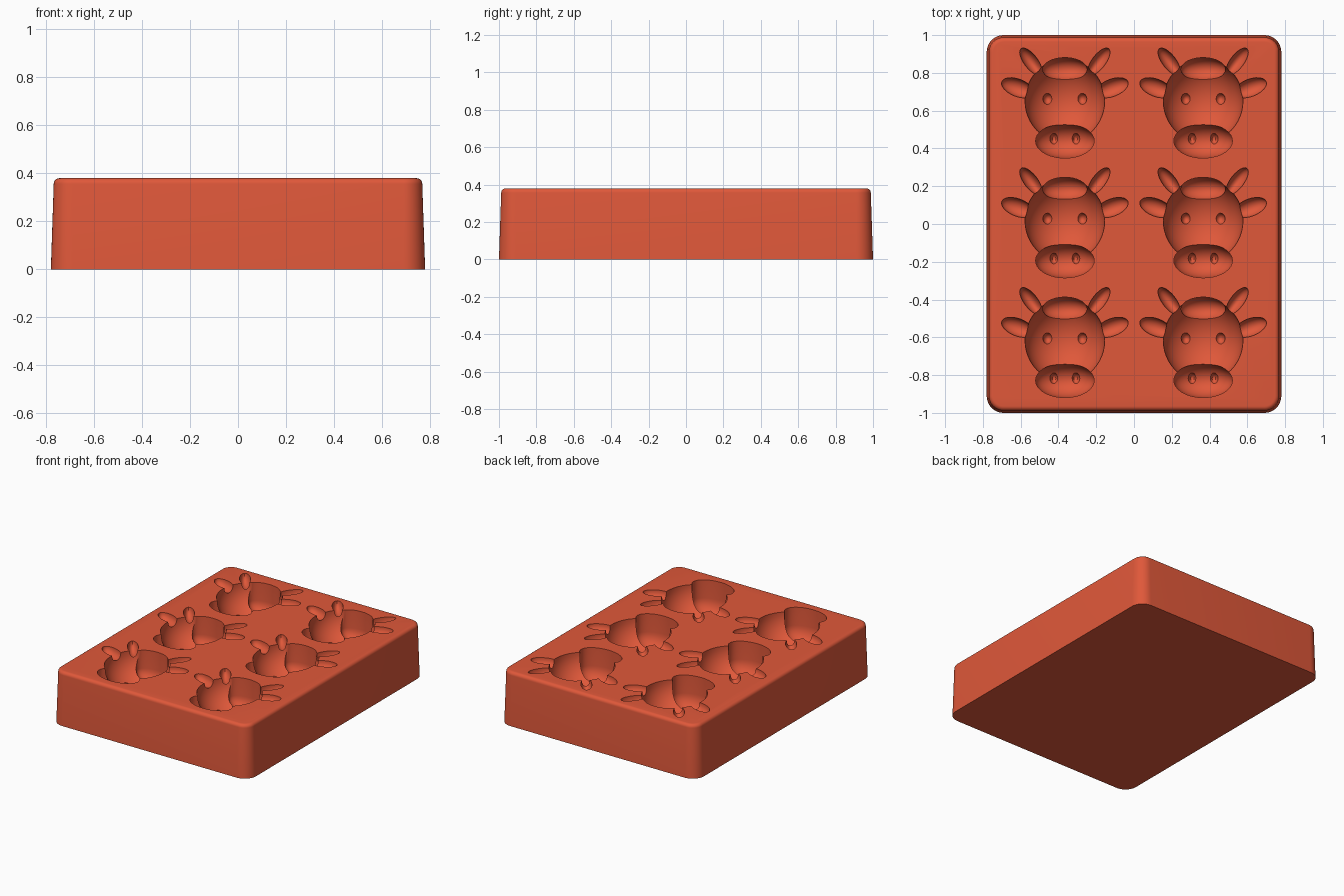
import bpy
import bmesh
from math import sin, cos, pi, radians
from mathutils import Matrix, Vector

cube = bpy.data.objects.get("Cube")
if cube:
    bpy.data.objects.remove(cube, do_unlink=True)

TOP = 0.38

# One silicone red for the whole tray
red = bpy.data.materials.new("silicone_red")
red.use_nodes = True
colour = (0.745, 0.098, 0.042, 1)
red.diffuse_color = colour
bsdf = next(n for n in red.node_tree.nodes if n.type == 'BSDF_PRINCIPLED')
bsdf.inputs["Base Color"].default_value = colour


def make_object(name, bm):
    bmesh.ops.recalc_face_normals(bm, faces=bm.faces)
    mesh = bpy.data.meshes.new(name)
    bm.to_mesh(mesh)
    bm.free()
    mesh.materials.append(red)
    obj = bpy.data.objects.new(name, mesh)
    bpy.context.collection.objects.link(obj)
    return obj


def rounded_ring(bm, z, inset, radius=0.09, steps=10):
    """Rounded rectangle loop, drawn in by inset."""
    hx, hy, r = 0.78 - inset, 1.0 - inset, radius - inset
    ring = []
    for corner, (sx, sy) in enumerate([(1, 1), (-1, 1), (-1, -1), (1, -1)]):
        for i in range(steps + 1):
            a = (corner + i / steps) * pi / 2
            ring.append(bm.verts.new((sx * (hx - r) + r * cos(a),
                                      sy * (hy - r) + r * sin(a), z)))
    return ring


def dimple(bm, x, y, rx, ry, depth, straight, angle, segs):
    """Pocket shape: ellipsoid floor under a straight wall past the top."""
    made = bmesh.ops.create_uvsphere(bm, u_segments=segs,
                                     v_segments=segs // 2, radius=1)
    turn = Matrix.Rotation(radians(angle), 3, 'Z')
    for v in made["verts"]:
        p = v.co.copy()
        z = TOP - straight + p.z * depth
        if p.z > 0.01:
            z += straight + 0.01
            flat = Vector((p.x, p.y, 0))
            if flat.length > 0.01:
                p = flat.normalized()
        offset = turn @ Vector((p.x * rx, p.y * ry, 0))
        v.co = (x + offset.x, y + offset.y, z)


# Tray: tapered walls with a filleted top edge
bm = bmesh.new()
fillet = 0.024
sections = [(0, 0)]
for i in range(7):
    a = i / 6 * pi / 2
    sections.append((TOP - fillet + fillet * sin(a),
                     0.012 + fillet * (1 - cos(a))))
rings = [rounded_ring(bm, z, inset) for z, inset in sections]
count = len(rings[0])
for low, high in zip(rings, rings[1:]):
    for i in range(count):
        j = (i + 1) % count
        bm.faces.new((low[i], low[j], high[j], high[i]))
bm.faces.new(rings[0])
bm.faces.new(rings[-1])
tray = make_object("mould_tray", bm)
bpy.ops.object.select_all(action='DESELECT')
tray.select_set(True)
bpy.context.view_layer.objects.active = tray

# Cow head pockets: sides, x, y, radii, floor depth, wall depth, angle, segments
single, pair = (1,), (-1, 1)
pockets = {
    "head": (single, 0, 0.018, 0.211, 0.22, 0.2, 0.003, 0, 48),
    "muzzle": (single, 0, -0.194, 0.155, 0.091, 0.11, 0.13, 0, 36),
    "hair_tuft": (single, 0, 0.184, 0.117, 0.063, 0.08, 0.13, 0, 32),
    "horns": (pair, 0.18, 0.226, 0.086, 0.036, 0.06, 0.004, 53, 24),
    "ears": (pair, 0.25, 0.087, 0.09, 0.046, 0.05, 0.005, 21, 24),
    "eyes": (pair, 0.09, 0.028, 0.027, 0.032, 0.045, 0.165, 0, 16),
    "nostrils": (pair, 0.057, -0.184, 0.024, 0.032, 0.05, 0.205, 0, 16),
}

# Cut each kind of pocket for all six heads, two columns of three
for name, (sides, x, y, rx, ry, depth, wall, angle, segs) in pockets.items():
    bm = bmesh.new()
    for cx in (-0.366, 0.366):
        for cy in (-0.634, 0, 0.634):
            for s in sides:
                dimple(bm, cx + s * x, cy + y, rx, ry, depth, wall,
                       s * angle, segs)
    cutter = make_object(name + "_cutter", bm)
    cutter.hide_render = True
    cut = tray.modifiers.new(name, 'BOOLEAN')
    cut.operation = 'DIFFERENCE'
    cut.solver = 'MANIFOLD'
    cut.object = cutter
    bpy.ops.object.modifier_apply(modifier=cut.name)
    bpy.data.objects.remove(cutter, do_unlink=True)

bpy.ops.object.shade_smooth_by_angle(angle=radians(30))
